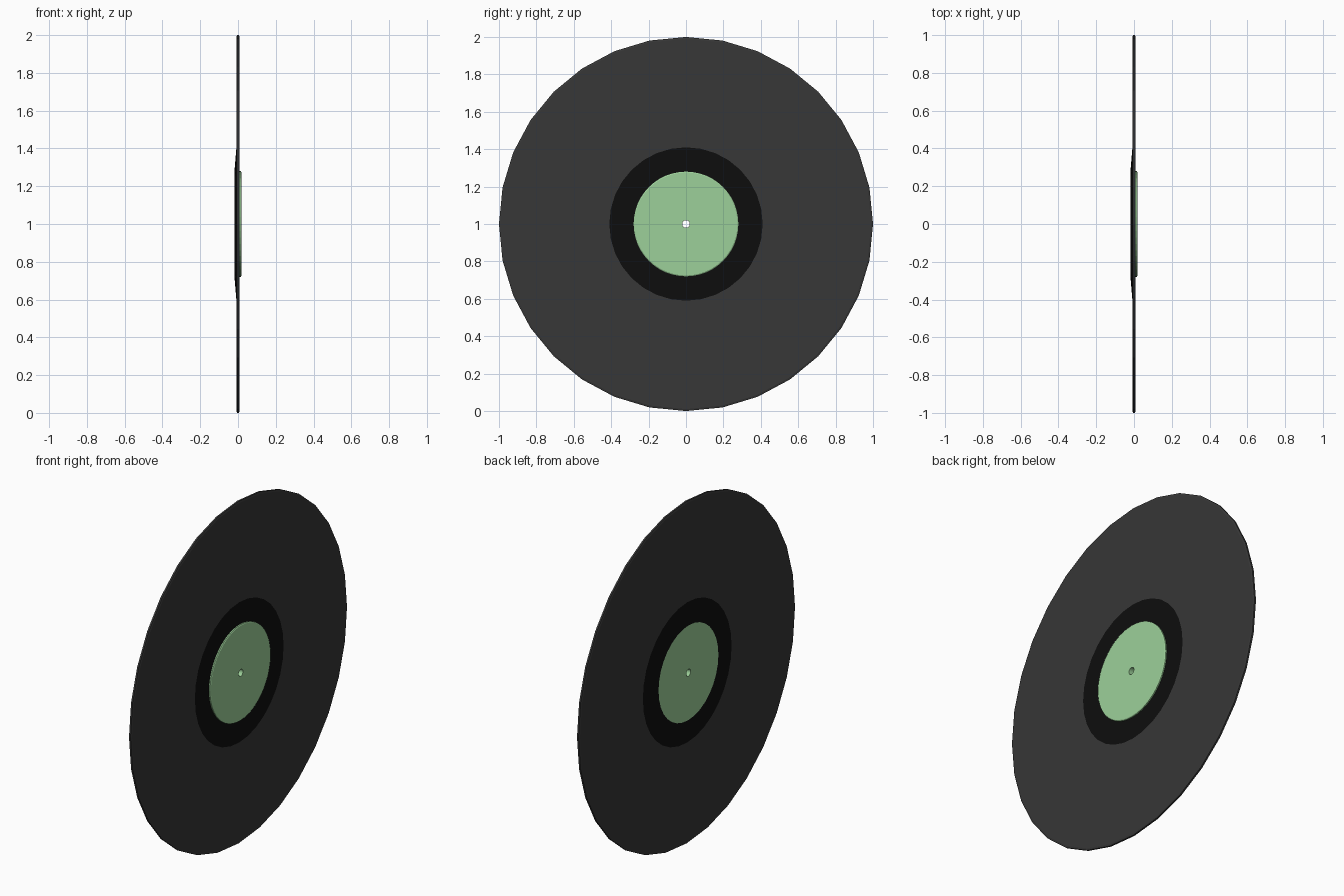
import bpy, bmesh, math

if "Cube" in bpy.data.objects:
    bpy.data.objects.remove(bpy.data.objects["Cube"])


def material(name, rgb):
    m = bpy.data.materials.new(name)
    m.diffuse_color = (*rgb, 1)
    m.use_nodes = True
    m.node_tree.nodes["Principled BSDF"].inputs["Base Color"].default_value = m.diffuse_color
    return m


def lathe(name, profile, sides, mats, rule=lambda r: 0):
    """Spin a closed (x, radius) profile about the x axis at z = 1."""
    bm = bmesh.new()
    rings = []
    for x, r in profile:
        rings.append([bm.verts.new((x, r * math.cos(2 * math.pi * i / sides),
                                    1 + r * math.sin(2 * math.pi * i / sides)))
                      for i in range(sides)])
    for k, ring in enumerate(rings):
        nxt = rings[(k + 1) % len(rings)]
        mid = (profile[k][1] + profile[(k + 1) % len(profile)][1]) / 2
        for i in range(sides):
            j = (i + 1) % sides
            f = bm.faces.new((ring[i], ring[j], nxt[j], nxt[i]))
            f.material_index = rule(mid)
    bmesh.ops.recalc_face_normals(bm, faces=bm.faces[:])
    me = bpy.data.meshes.new(name)
    bm.to_mesh(me)
    bm.free()
    for m in mats:
        me.materials.append(m)
    ob = bpy.data.objects.new(name, me)
    bpy.context.collection.objects.link(ob)
    return ob


grey = material("dark_grey_vinyl", (0.038, 0.038, 0.038))
black = material("black_band", (0.0042, 0.0042, 0.0042))
green = material("pale_green_label", (0.335, 0.63, 0.32))

# Record disc: grey playing area, black run-out band raised on the back face
lathe("record_disc",
      [(0.008, 0.27), (0.008, 0.41), (0.008, 0.99), (0.005, 1.0),
       (-0.005, 1.0), (-0.008, 0.99), (-0.008, 0.41), (-0.018, 0.29),
       (-0.015, 0.27)],
      32, [grey, black], lambda r: 1 if r < 0.41 else 0)

# Centre label with spindle hole, standing proud on the front face
lathe("centre_label",
      [(0.018, 0.02), (0.018, 0.275), (0.015, 0.28), (-0.016, 0.28),
       (-0.016, 0.02)],
      48, [green])
